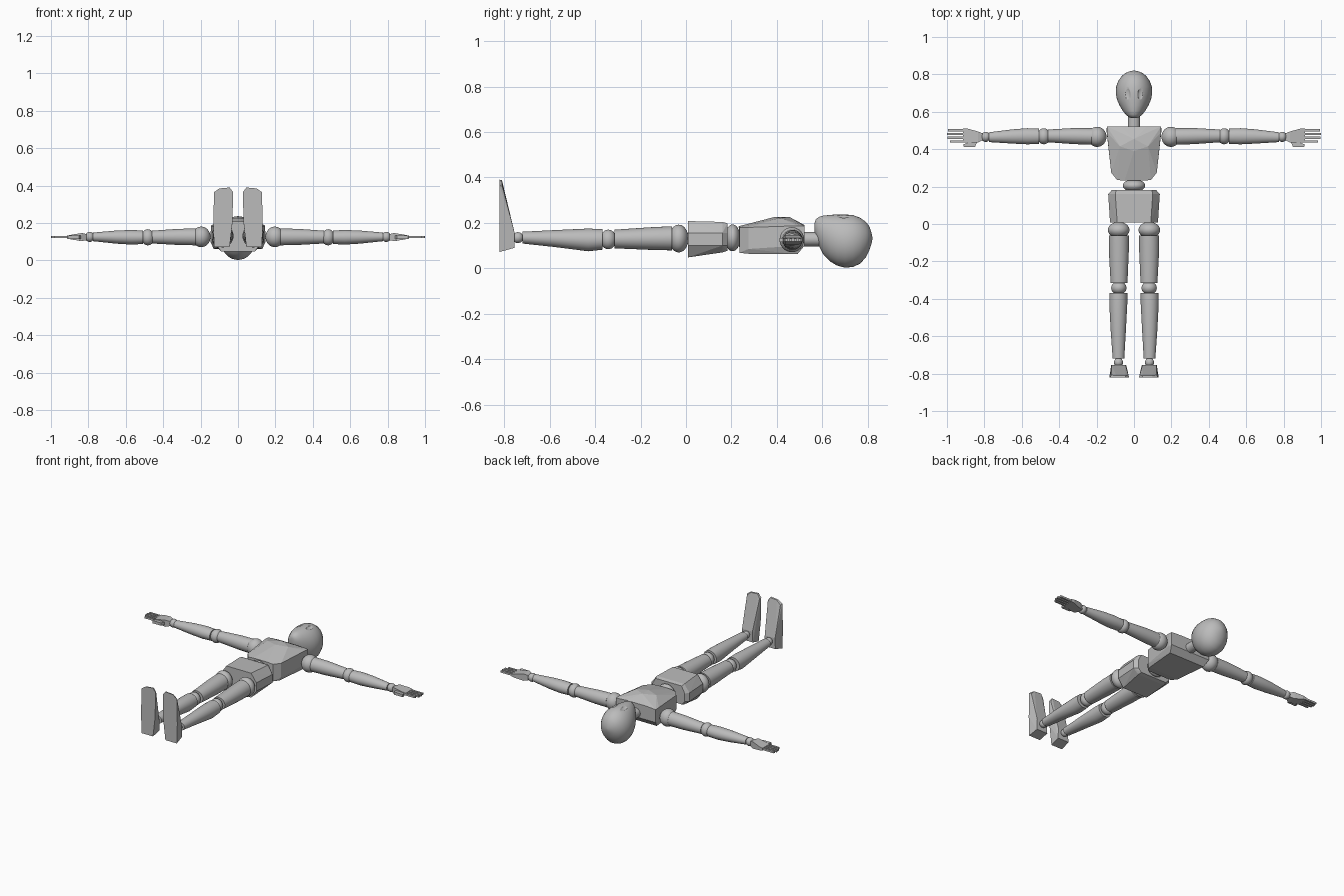
import bpy, bmesh, math
from mathutils import Vector

if "Cube" in bpy.data.objects:
    bpy.data.objects.remove(bpy.data.objects["Cube"], do_unlink=True)

GREY = (0.5, 0.5, 0.5, 1)
grey = bpy.data.materials.new("plain_grey")
grey.use_nodes = True
grey.diffuse_color = GREY
grey.node_tree.nodes["Principled BSDF"].inputs["Base Color"].default_value = GREY


def finish(name, bm, angle=35):
    """Turn a bmesh into a named grey object with sharp-edged smooth shading."""
    bmesh.ops.recalc_face_normals(bm, faces=bm.faces)
    mesh = bpy.data.meshes.new(name)
    bm.to_mesh(mesh)
    bm.free()
    obj = bpy.data.objects.new(name, mesh)
    bpy.context.collection.objects.link(obj)
    mesh.materials.append(grey)
    if angle:
        bpy.ops.object.select_all(action="DESELECT")
        obj.select_set(True)
        bpy.context.view_layer.objects.active = obj
        bpy.ops.object.shade_smooth_by_angle(angle=math.radians(angle))
    return obj


def loft(name, stations, axis="y", side=1, n=28):
    """Elliptical rings: (position, centre a, centre z, radius a, radius z)."""
    bm = bmesh.new()
    rings = []
    for t, a, z, ra, rz in stations:
        ring = []
        for i in range(n):
            ang = math.tau * i / n
            p, q = a + ra * math.cos(ang), z + rz * math.sin(ang)
            ring.append(bm.verts.new((p * side, t, q) if axis == "y" else (t * side, p, q)))
        rings.append(ring)
    for r, s in zip(rings, rings[1:]):
        for i in range(n):
            j = (i + 1) % n
            bm.faces.new((r[i], r[j], s[j], s[i]))
    bm.faces.new(rings[0])
    bm.faces.new(rings[-1])
    return finish(name, bm)


def ball(name, centre, radii, side=1):
    bm = bmesh.new()
    bmesh.ops.create_uvsphere(bm, u_segments=28, v_segments=16, radius=1)
    bmesh.ops.scale(bm, vec=radii, verts=bm.verts)
    bmesh.ops.translate(bm, vec=(centre[0] * side, centre[1], centre[2]), verts=bm.verts)
    return finish(name, bm)


def hull(name, points, side=1):
    """Flat-faced block around a few corner points."""
    bm = bmesh.new()
    for x, y, z in points:
        bm.verts.new((x * side, y, z))
    out = bmesh.ops.convex_hull(bm, input=bm.verts)
    loose = [v for v in bm.verts if not v.link_faces]
    bmesh.ops.delete(bm, geom=loose, context="VERTS")
    bmesh.ops.dissolve_limit(bm, angle_limit=0.03, verts=bm.verts, edges=bm.edges)
    return finish(name, bm, angle=0)


def both(points):
    return [(s * x, y, z) for x, y, z in points for s in (1, -1)]


def box(x0, x1, y0, y1, z0, z1):
    return [(x, y, z) for x in (x0, x1) for y in (y0, y1) for z in (z0, z1)]


# Egg-shaped head with a flat face: (y, half width, face z, back z)
profile = [(.566, .012, .20, .16), (.571, .027, .215, .14), (.584, .043, .226, .10),
           (.605, .06, .232, .06), (.635, .078, .235, .03), (.665, .091, .237, .012),
           (.70, .097, .237, .003), (.735, .095, .234, .006), (.765, .084, .223, .02),
           (.79, .067, .206, .046), (.807, .046, .184, .08), (.816, .024, .158, .108),
           (.82, .006, .138, .126)]
head = loft("head", [(y, 0, (f + b) / 2, w, (f - b) / 2) for y, w, f, b in profile], n=40)

# Shallow eye hollows
for side, label in ((1, "left"), (-1, "right")):
    cutter = ball(label + "_eye_cutter", (.042, .695, .236), (.022, .04, .014), side)
    cutter.hide_render = True
    cutter.hide_set(True)
    cut = head.modifiers.new(label + "_eye", "BOOLEAN")
    cut.operation, cut.object = "DIFFERENCE", cutter

loft("neck", [(.50, 0, .128, .033, .031), (.61, 0, .128, .033, .031)])

# Faceted chest with a raised rib arch
hull("chest", both([
    (.145, .522, .10), (.145, .522, .185), (.07, .522, .19), (.13, .49, .062),
    (.147, .50, .10), (.145, .49, .187), (.0, .455, .226), (.075, .415, .222),
    (.0, .39, .226), (.122, .275, .18), (.122, .275, .085), (.11, .275, .064),
    (.09, .235, .18), (.09, .235, .068), (.05, .232, .185)]))

ball("waist_joint", (0, .205, .134), (.06, .034, .059))

# Pelvis block with chamfered sides
pelvis = []
for y, wide, flat, low, high in ((.008, .128, .09, .048, .208), (.16, .138, .10, .07, .204),
                                 (.182, .118, .095, .077, .198)):
    pelvis += [(flat, y, high), (wide, y, .155), (wide, y, .10), (flat, y, low)]
hull("pelvis", both(pelvis))

for side, label in ((1, "left_"), (-1, "right_")):
    # Leg
    ball(label + "hip_joint", (.082, -.032, .131), (.058, .043, .061), side)
    loft(label + "thigh", [(-.062, .081, .132, .054, .053), (-.15, .081, .131, .053, .05),
                           (-.315, .08, .129, .045, .041)], side=side)
    ball(label + "knee_joint", (.081, -.342, .127), (.041, .036, .043), side)
    loft(label + "calf", [(-.368, .084, .127, .048, .045), (-.43, .084, .125, .048, .05),
                          (-.58, .084, .131, .04, .037), (-.72, .083, .135, .031, .026)], side=side)
    ball(label + "ankle_joint", (.083, -.74, .135), (.024, .025, .024), side)
    hull(label + "foot", [
        (.045, -.82, .072), (.128, -.82, .072), (.03, -.82, .20), (.132, -.82, .20),
        (.026, -.82, .365), (.128, -.82, .365), (.045, -.82, .39), (.10, -.82, .385),
        (.03, -.808, .36), (.122, -.808, .36), (.045, -.81, .388), (.095, -.81, .384),
        (.042, -.755, .09), (.122, -.755, .09), (.045, -.755, .16), (.12, -.755, .16)], side)

    # Arm
    ball(label + "shoulder_joint", (.197, .466, .126), (.05, .054, .055), side)
    loft(label + "upper_arm", [(.225, .468, .126, .044, .045), (.32, .47, .126, .043, .043),
                               (.46, .471, .125, .034, .034)], "x", side)
    ball(label + "elbow_joint", (.482, .469, .124), (.036, .043, .043), side)
    loft(label + "forearm", [(.508, .469, .124, .041, .036), (.57, .469, .124, .043, .039),
                             (.65, .468, .125, .038, .035), (.775, .464, .126, .026, .023)],
         "x", side)
    ball(label + "wrist_joint", (.793, .466, .126), (.025, .027, .027), side)

    # Hand: wedge palm, four fingers and a thumb
    hull(label + "palm", [(x, y, .125 + s * h) for s in (1, -1) for x, y, h in (
        (.81, .485, .016), (.81, .448, .016), (.835, .495, .022), (.835, .435, .022),
        (.89, .51, .012), (.89, .435, .012), (.915, .51, .008), (.915, .437, .008))], side)
    for i, (tip, y) in enumerate(((.985, .441), (.997, .461), (1.0, .481), (.995, .501))):
        hull(label + "finger_%d" % (i + 1),
             box(.90, tip, y - .006, y + .006, .119, .131), side)
    hull(label + "thumb", [(x, y, .124 + s * .009) for s in (1, -1) for x, y in (
        (.835, .445), (.85, .413), (.91, .412), (.912, .426), (.875, .44))], side)
